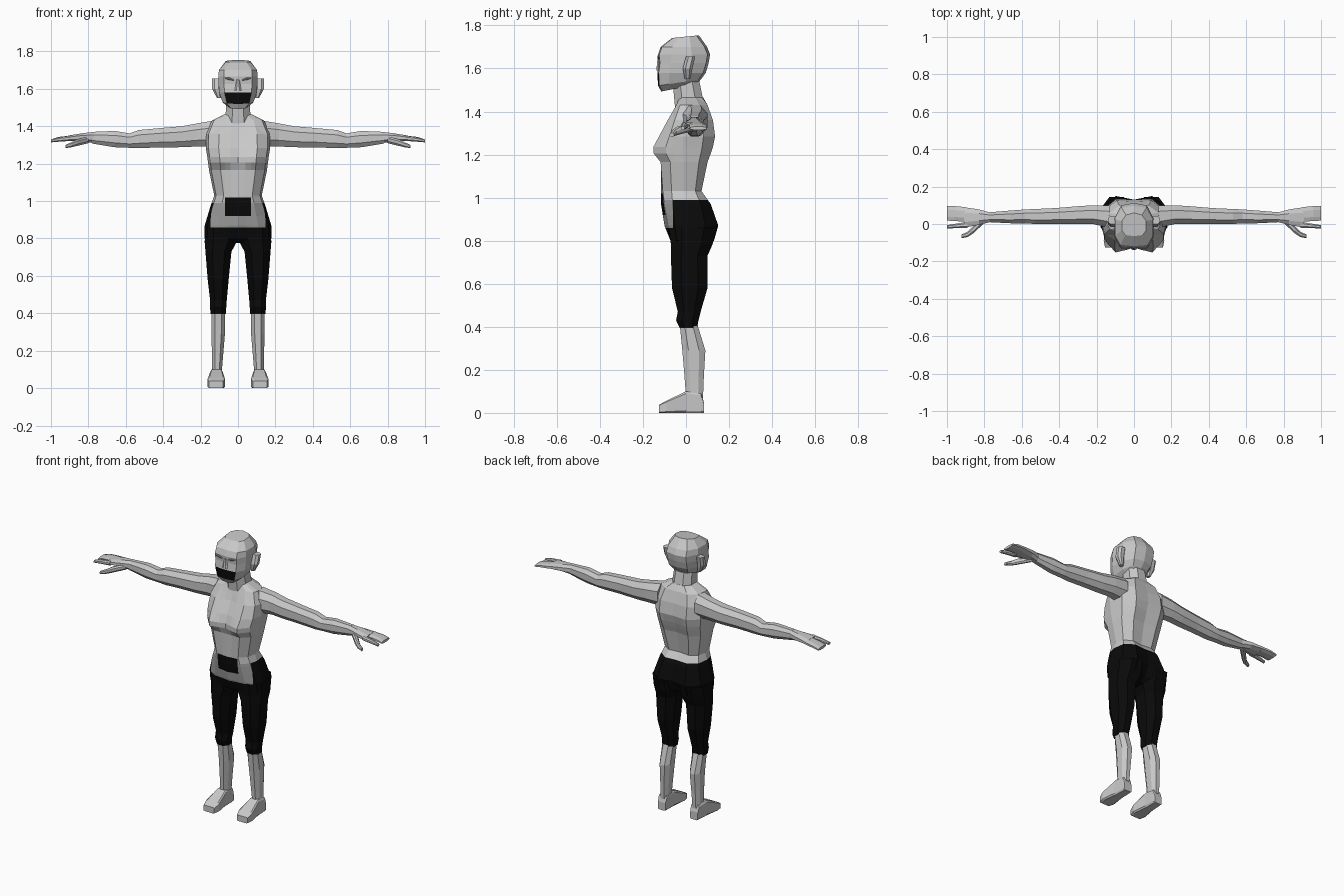
import bpy, bmesh
from mathutils import Vector


def colour(name, v):
    m = bpy.data.materials.new(name)
    m.diffuse_color = (v, v, v, 1)
    return m


SKIN = colour("pale_grey", 0.58)
GREY = colour("mid_grey", 0.36)
BLACK = colour("black", 0.003)


def build(name, rings, mats, rule=None, cuts=()):
    """Skin a list of closed rings, cap the ends, cut, then colour faces by rule."""
    bm = bmesh.new()
    rows = [[bm.verts.new(p) for p in r] for r in rings]
    n = len(rows[0])
    for a, b in zip(rows, rows[1:]):
        for i in range(n):
            j = (i + 1) % n
            bm.faces.new((a[i], a[j], b[j], b[i]))
    bm.faces.new(rows[0])
    bm.faces.new(rows[-1])
    bmesh.ops.recalc_face_normals(bm, faces=bm.faces)
    for axis, d in cuts:
        no = Vector((0, 0, 0))
        no[axis] = 1
        bmesh.ops.bisect_plane(bm, geom=bm.verts[:] + bm.edges[:] + bm.faces[:],
                               plane_co=no * d, plane_no=no, dist=1e-5)
    if rule:
        for f in bm.faces:
            f.material_index = rule(f.calc_center_median(), f.normal)
    me = bpy.data.meshes.new(name)
    bm.to_mesh(me)
    bm.free()
    for m in mats:
        me.materials.append(m)
    ob = bpy.data.objects.new(name, me)
    bpy.context.collection.objects.link(ob)
    return ob


def limb(name, axis, stations, mat, side=1, bevel=0.27):
    """Eight-sided limb along an axis; station = position, a0, a1, b0, b1."""
    rings = []
    for t, a0, a1, b0, b1 in stations:
        da, db = (a1 - a0) * bevel, (b1 - b0) * bevel
        oct8 = [(a0 + da, b0), (a1 - da, b0), (a1, b0 + db), (a1, b1 - db),
                (a1 - da, b1), (a0 + da, b1), (a0, b1 - db), (a0, b0 + db)]
        ring = []
        for a, b in oct8:
            x, y, z = {"x": (t, a, b), "y": (a, t, b), "z": (a, b, t)}[axis]
            ring.append((x * side, y, z))
        rings.append(ring)
    return build(name, rings, [mat])


def mirrored(half):
    """Close a half outline that starts and ends on the centre line."""
    return half + [(-x, y, z) for x, y, z in half[-2:0:-1]]


# Torso and hips: height, half width, front centre, front side, back side, back centre
torso = [(1.465, .07, -.03, -.03, .075, .08), (1.43, .14, -.045, -.045, .10, .10),
         (1.36, .17, -.07, -.085, .125, .12), (1.285, .172, -.11, -.125, .135, .13),
         (1.235, .164, -.125, -.152, .125, .115), (1.205, .16, -.125, -.15, .115, .105),
         (1.165, .155, -.115, -.118, .10, .09), (1.03, .127, -.115, -.108, .072, .065),
         (.97, .148, -.116, -.10, .115, .11), (.87, .178, -.10, -.083, .15, .13),
         (.80, .178, -.072, -.07, .13, .10), (.775, .10, -.03, -.03, .09, .06)]
rings = []
for z, w, fc, fb, bo, bc in torso:
    rings.append(mirrored([(0, fc, z), (.25 * w, (fc + fb) / 2, z), (.6 * w, fb, z),
                           (.92 * w, .62 * fb, z), (w, .1 * fb, z), (.93 * w, .6 * bo, z),
                           (.55 * w, bo, z), (0, bc, z)]))


def torso_colour(c, n):
    if c.z < .86 or (c.z < .99 and (c.y > -.06 or abs(c.x) > .14)):
        return 2
    if abs(c.x) < .07 and .92 < c.z < 1.02 and c.y < 0:
        return 2
    return 1 if c.z < 1.0 and c.y < -.04 else 0


build("torso", rings, [SKIN, GREY, BLACK], torso_colour,
      [(2, .86), (2, .92), (2, .99), (2, 1.02), (0, -.07), (0, .07), (1, -.06)])

# Head: height, half width, front, back, tilt
head = [(1.49, .05, -.115, .05, .2), (1.52, .082, -.13, .07, .15),
        (1.58, .10, -.133, .092, 0), (1.625, .104, -.127, .105, 0),
        (1.665, .105, -.13, .112, 0), (1.70, .102, -.118, .098, 0),
        (1.735, .065, -.065, .06, .1)]
rings = []
for z, w, f, b, t in head:
    pts = [(0, f), (.72 * w, f + .006), (w, f + (b - f) * .25), (w, f + (b - f) * .65),
           (.65 * w, b - .012), (0, b)]
    rings.append(mirrored([(x, y, z + t * (y + .13)) for x, y in pts]))
build("head", rings, [SKIN, BLACK],
      lambda c, n: int(1.52 < c.z < 1.58 and n.y < -.8 and abs(c.x) < .07))

# Neck and nose
limb("neck", "z", [(1.36, -.075, .075, -.045, .10), (1.43, -.068, .068, -.052, .085),
                   (1.54, -.062, .062, -.062, .062)], SKIN)
limb("nose", "z", [(1.59, -.018, .018, -.138, -.11), (1.65, -.008, .008, -.132, -.11)], SKIN)

# Arm, hand, leg and foot profiles
arm = [(.13, -.02, .10, 1.29, 1.43), (.22, 0, .10, 1.292, 1.415), (.30, 0, .095, 1.288, 1.40),
       (.42, 0, .085, 1.287, 1.39), (.53, 0, .08, 1.283, 1.38), (.58, .004, .078, 1.285, 1.362),
       (.66, .004, .072, 1.288, 1.375), (.78, .01, .062, 1.308, 1.37)]
palm = [(.77, .01, .062, 1.31, 1.37), (.83, -.005, .078, 1.318, 1.363),
        (.91, -.02, .09, 1.322, 1.35)]
fingers = [(.90, .012, .09, 1.322, 1.35), (.96, .016, .096, 1.318, 1.343),
           (1.0, .018, .096, 1.314, 1.33)]
index = [(.89, -.022, .012, 1.322, 1.35), (.95, -.022, .002, 1.318, 1.342),
         (1.0, -.024, -.006, 1.314, 1.33)]
thumb = [(.80, .005, .045, 1.31, 1.345), (.86, -.05, -.012, 1.295, 1.33),
         (.89, -.07, -.042, 1.288, 1.315), (.922, -.076, -.056, 1.283, 1.30)]
trousers = [(.86, .01, .176, -.078, .145), (.78, .008, .178, -.07, .122),
            (.73, .035, .174, -.07, .10), (.58, .05, .162, -.065, .10),
            (.47, .06, .149, -.038, .068), (.43, .063, .149, -.046, .058),
            (.395, .064, .147, -.03, .052)]
shin = [(.42, .068, .143, -.03, .05), (.29, .07, .142, -.017, .09),
        (.17, .08, .139, -.007, .083), (.07, .088, .138, 0, .079)]
foot = [(.083, .088, .14, 0, .05), (.07, .085, .142, 0, .09), (0, .083, .147, 0, .10),
        (-.09, .07, .162, 0, .057), (-.125, .08, .155, 0, .038)]
ear = [(1.55, .09, .112, -.005, .02), (1.60, .09, .138, -.015, .03),
       (1.655, .09, .14, .0, .042)]
for side, tag in ((1, "right"), (-1, "left")):
    limb("arm_" + tag, "x", arm, SKIN, side)
    limb("palm_" + tag, "x", palm, SKIN, side)
    limb("fingers_" + tag, "x", fingers, SKIN, side)
    limb("index_finger_" + tag, "x", index, SKIN, side)
    limb("thumb_" + tag, "x", thumb, SKIN, side)
    limb("trouser_leg_" + tag, "z", trousers, BLACK, side)
    limb("shin_" + tag, "z", shin, SKIN, side)
    limb("foot_" + tag, "y", foot, SKIN, side, .1)
    limb("ear_" + tag, "z", ear, SKIN, side)
    # Thin eye plates
    limb("eye_" + tag, "x", [(.022, -.133, -.125, 1.645, 1.65),
                             (.045, -.133, -.125, 1.647, 1.66),
                             (.07, -.131, -.12, 1.655, 1.66)], GREY, side)
